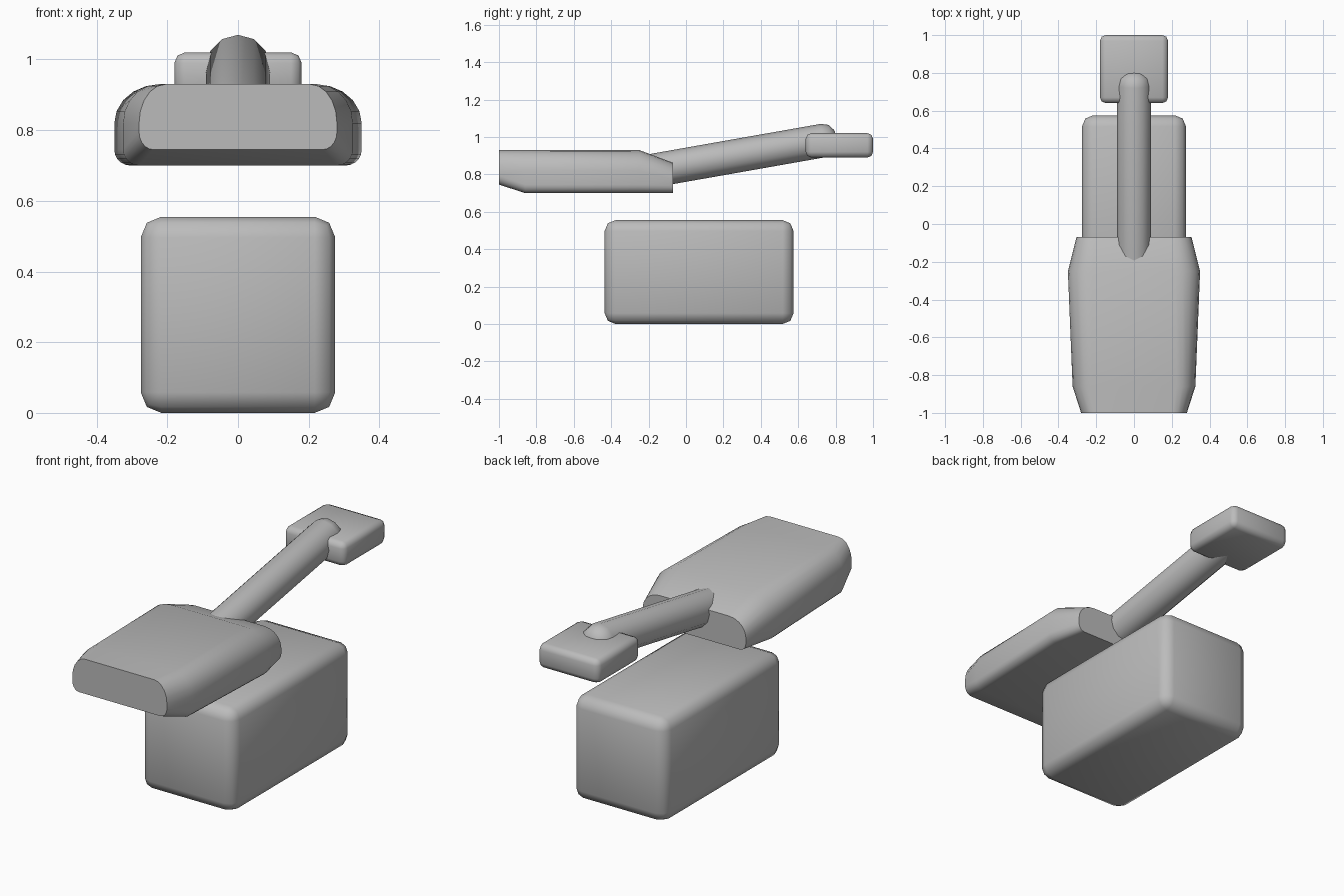
import bpy
import bmesh
from math import sin, cos, pi, radians
from mathutils import Matrix, Vector

cube = bpy.data.objects.get("Cube")
if cube:
    bpy.data.objects.remove(cube, do_unlink=True)

GREY = (0.5, 0.5, 0.5, 1)
grey = bpy.data.materials.new("plain grey")
grey.use_nodes = True
grey.diffuse_color = GREY
grey.node_tree.nodes["Principled BSDF"].inputs["Base Color"].default_value = GREY


def finish(name, bm, angle):
    bmesh.ops.recalc_face_normals(bm, faces=bm.faces)
    mesh = bpy.data.meshes.new(name)
    bm.to_mesh(mesh)
    bm.free()
    mesh.materials.append(grey)
    obj = bpy.data.objects.new(name, mesh)
    bpy.context.collection.objects.link(obj)
    bpy.ops.object.select_all(action="DESELECT")
    obj.select_set(True)
    bpy.context.view_layer.objects.active = obj
    bpy.ops.object.shade_smooth_by_angle(angle=radians(angle))
    return obj


def loft(name, rings, angle):
    """Skin equal-length closed rings and cap both ends."""
    bm = bmesh.new()
    loops = [[bm.verts.new(p) for p in ring] for ring in rings]
    for a, b in zip(loops, loops[1:]):
        for i in range(len(a)):
            j = (i + 1) % len(a)
            bm.faces.new((a[i], a[j], b[j], b[i]))
    bm.faces.new(loops[0])
    bm.faces.new(loops[-1])
    return finish(name, bm, angle)


def rounded_box(name, low, high, radius):
    low, high = Vector(low), Vector(high)
    bm = bmesh.new()
    bmesh.ops.create_cube(bm, size=1, matrix=Matrix.Translation((low + high) / 2)
                          @ Matrix.Diagonal((high - low).to_4d()))
    bmesh.ops.bevel(bm, geom=bm.edges[:], offset=radius, segments=2,
                    profile=0.5, affect="EDGES")
    return finish(name, bm, 60)


def hull_section(y, half, bottom, top, r_top, r_bottom):
    """Flat-topped section with wide upper and tight lower corners."""
    right = []
    for (rx, rz), z, start in ((r_bottom, bottom + r_bottom[1], -pi / 2),
                               (r_top, top - r_top[1], 0)):
        for k in range(6):
            t = start + k * pi / 10
            right.append((half - rx + rx * cos(t), y, z + rz * sin(t)))
    return right + [(-x, y, z) for x, y, z in reversed(right)]


# Base block and small end block
rounded_box("base_block", (-0.275, -0.435, 0), (0.275, 0.575, 0.555), 0.058)
rounded_box("end_block", (-0.18, 0.64, 0.89), (0.18, 1.0, 1.02), 0.03)

# Tapered hull
loft("hull", [
    hull_section(-1.0, 0.28, 0.745, 0.93, (0.075, 0.11), (0.04, 0.05)),
    hull_section(-0.86, 0.325, 0.70, 0.93, (0.10, 0.11), (0.045, 0.045)),
    hull_section(-0.25, 0.35, 0.70, 0.93, (0.13, 0.11), (0.045, 0.045)),
    hull_section(-0.07, 0.305, 0.70, 0.862, (0.10, 0.09), (0.035, 0.04)),
], 32)

# Sloping twelve-sided arm with a domed tip
tilt = radians(10)
axis = Vector((0, cos(tilt), sin(tilt)))
up = Vector((0, -sin(tilt), cos(tilt)))
tip = Vector((0, 0.735, 0.981))
rings = []
for along, r in ((-1.0, 0.09), (0, 0.09), (0.04, 0.078), (0.066, 0.045), (0.072, 0.012)):
    rings.append([tip + axis * along + Vector((r * sin(k * pi / 6), 0, 0))
                  + up * (r * cos(k * pi / 6)) for k in range(12)])
loft("arm", rings, 50)
